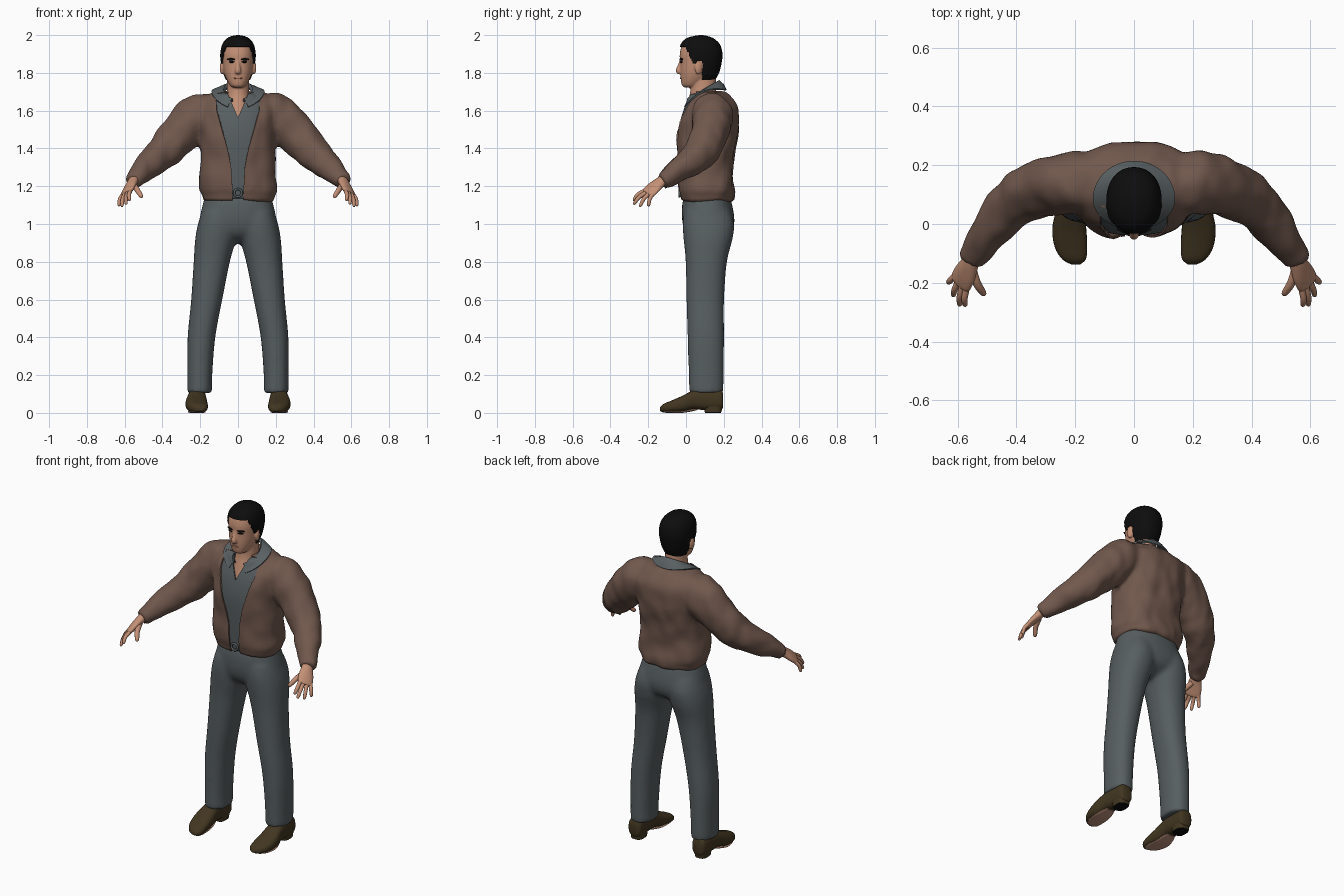
import bpy, bmesh, math
from mathutils import Vector, noise

cube = bpy.data.objects.get("Cube")
if cube:
    bpy.data.objects.remove(cube)


def material(name, r, g, b):
    m = bpy.data.materials.new(name)
    m.use_nodes = True
    m.diffuse_color = (r, g, b, 1)
    bsdf = m.node_tree.nodes["Principled BSDF"]
    bsdf.inputs["Base Color"].default_value = (r, g, b, 1)
    bsdf.inputs["Roughness"].default_value = 0.8
    return m


JACKET = material("brown_jacket", .165, .098, .074)
SHIRT = material("grey_shirt", .10, .118, .124)
TROUSERS = material("grey_trousers", .095, .113, .119)
SKIN = material("skin", .55, .28, .18)
LIPS = material("lips", .38, .17, .11)
HAIR = material("black_hair", .004, .004, .004)
SHOE = material("brown_leather", .055, .037, .015)
SOLE = material("tan_sole", .5, .28, .2)


def activate(ob):
    bpy.ops.object.select_all(action='DESELECT')
    ob.select_set(True)
    bpy.context.view_layer.objects.active = ob


def shade(ob):
    activate(ob)
    bpy.ops.object.shade_smooth_by_angle(angle=math.radians(45))
    return ob


def finish(bm, name, mat):
    bmesh.ops.recalc_face_normals(bm, faces=bm.faces)
    me = bpy.data.meshes.new(name)
    bm.to_mesh(me)
    bm.free()
    ob = bpy.data.objects.new(name, me)
    bpy.context.collection.objects.link(ob)
    me.materials.append(mat)
    return shade(ob)


def modify(ob, kind, **settings):
    mod = ob.modifiers.new(kind.lower(), kind)
    for key, value in settings.items():
        setattr(mod, key, value)
    activate(ob)
    bpy.ops.object.modifier_apply(modifier=mod.name)
    return ob


def mirror(ob):
    return modify(ob, 'MIRROR', use_mirror_merge=False)


def join(name, obs):
    activate(obs[0])
    for ob in obs:
        ob.select_set(True)
    bpy.ops.object.join()
    obs[0].name = name
    return obs[0]


def blend(ob, rounds, voxel=.012):
    """Fuse overlapping pieces into one soft surface."""
    modify(ob, 'REMESH', mode='VOXEL', voxel_size=voxel)
    modify(ob, 'SMOOTH', factor=.5, iterations=rounds)
    return shade(ob)


def smooth_rows(rows, steps=4):
    """Catmull-Rom interpolation between rows of numbers."""
    out = []
    for i in range(len(rows) - 1):
        quad = zip(rows[max(i - 1, 0)], rows[i], rows[i + 1], rows[min(i + 2, len(rows) - 1)])
        quad = list(quad)
        for s in range(steps):
            t = s / steps
            out.append([b + .5 * t * (c - a + t * (2*a - 5*b + 4*c - d + t * (3*(b - c) + d - a)))
                        for a, b, c, d in quad])
    return out + [list(rows[-1])]


def loft(name, rings, mat, power=2.0, sides=32):
    """Skin a run of rounded sections, each a centre and two half axes."""
    bm = bmesh.new()
    loops = []
    for c, u, v in rings:
        loop = []
        for k in range(sides):
            a = math.tau * k / sides
            x, y = [math.copysign(abs(f) ** (2 / power), f) for f in (math.cos(a), math.sin(a))]
            loop.append(bm.verts.new(c + u * x + v * y))
        loops.append(loop)
    for p, q in zip(loops, loops[1:]):
        for k in range(sides):
            n = (k + 1) % sides
            bm.faces.new((p[k], p[n], q[n], q[k]))
    bm.faces.new(loops[0])
    bm.faces.new(loops[-1])
    return finish(bm, name, mat)


def upright(name, rows, mat, power=2.0, sides=32):
    """Rows: z, left x, right x, front y, back y."""
    rings = [(Vector(((l + r) / 2, (f + b) / 2, z)), Vector(((r - l) / 2, 0, 0)),
              Vector((0, (b - f) / 2, 0))) for z, l, r, f, b in smooth_rows(rows)]
    return loft(name, rings, mat, power, sides)


def centred(rows):
    return [(z, -w, w, f, b) for z, w, f, b in rows]


def lengthwise(name, rows, mat, power=2.6):
    """Rows: y, centre x, half width, bottom z, top z."""
    rings = [(Vector((x, y, (lo + hi) / 2)), Vector((w, 0, 0)), Vector((0, 0, (hi - lo) / 2)))
             for y, x, w, lo, hi in smooth_rows(rows)]
    return loft(name, rings, mat, power, 24)


def tube(name, rows, mat, ref, sides=24):
    """Rows: x, y, z, half width along ref, half width across."""
    rows = smooth_rows(rows)
    pts = [Vector(r[:3]) for r in rows]
    rings = []
    for i, (p, r) in enumerate(zip(pts, rows)):
        t = (pts[min(i + 1, len(pts) - 1)] - pts[max(i - 1, 0)]).normalized()
        u = (Vector(ref) - t * t.dot(Vector(ref))).normalized()
        rings.append((p, u * r[3], t.cross(u) * r[4]))
    return loft(name, rings, mat, 2, sides)


def ellipsoid(name, loc, size, mat, turn=0):
    bpy.ops.mesh.primitive_uv_sphere_add(segments=20, ring_count=12, radius=1, location=loc)
    ob = bpy.context.object
    ob.name, ob.scale, ob.rotation_euler.z = name, size, turn
    bpy.ops.object.transform_apply()
    ob.data.materials.append(mat)
    return shade(ob)


def trim(ob, unwanted, edge=None):
    """Remove faces by a rule on their centre, tidy the cut, and give the cloth thickness."""
    bm = bmesh.new()
    bm.from_mesh(ob.data)
    faces = [f for f in bm.faces if unwanted(f.calc_center_median())]
    bmesh.ops.delete(bm, geom=faces, context='FACES')
    if edge:
        for v in bm.verts:
            w = edge(v.co.z)
            if v.is_boundary and abs(abs(v.co.x) - w) < .013:
                v.co.x = math.copysign(w, v.co.x)
    bm.to_mesh(ob.data)
    bm.free()
    return shade(modify(ob, 'SOLIDIFY', thickness=.008))


def open_front(ob, outline):
    """Open the front along a symmetric outline of z, half width points."""
    def width(z):
        for (z0, w0), (z1, w1) in zip(outline, outline[1:]):
            if z0 <= z <= z1:
                return w0 + (w1 - w0) * (z - z0) / (z1 - z0)
        return 0
    return trim(ob, lambda p: p.y < .06 and abs(p.x) < width(p.z), width)


# Jacket: body and sleeves blended together, then opened at the front
body = upright("jacket_body", centred([
    (1.12, .188, -.03, .25), (1.15, .192, -.033, .255), (1.18, .206, -.04, .258),
    (1.25, .203, -.042, .25), (1.35, .195, -.046, .255), (1.45, .2, -.05, .272),
    (1.55, .212, -.038, .284), (1.62, .215, -.012, .272), (1.675, .18, .025, .235),
    (1.7, .13, .035, .205)]), JACKET, 2.5, 48)
sleeves = mirror(tube("sleeves", [
    (.10, .13, 1.58, .09, .09), (.16, .135, 1.585, .11, .105), (.22, .14, 1.558, .12, .106),
    (.30, .125, 1.485, .109, .1), (.385, .087, 1.39, .094, .09), (.455, .02, 1.325, .078, .076),
    (.508, -.05, 1.277, .062, .06), (.546, -.11, 1.237, .049, .048), (.556, -.128, 1.226, .044, .044)],
    JACKET, (1, 0, 1), 32))
jacket = blend(join("jacket", [body, sleeves]), 5)
for v in jacket.data.vertices:      # cloth folds
    p = v.co
    v.co += v.normal * .010 * noise.noise(Vector((p.x * 15, p.y * 10, p.z * 10)))
open_front(jacket, [(1, .03), (1.2, .03), (1.3, .036), (1.4, .056), (1.5, .086),
                    (1.6, .113), (1.8, .122)])

# Shirt with an open neck
shirt = blend(upright("shirt", centred([
    (1.13, .17, -.02, .2), (1.3, .175, -.033, .2), (1.45, .18, -.039, .22), (1.55, .18, -.028, .23),
    (1.62, .165, -.008, .22), (1.69, .11, .018, .19)]), SHIRT, 2.5, 48), 2)
open_front(shirt, [(1.565, 0), (1.72, .068)])

# Folded shirt collar, low at the front and high at the back
bm = bmesh.new()
strips = []
for k in range(41):
    a = .4 + (math.tau - .8) * k / 40
    s, c = math.sin(a), math.cos(a)
    flat = .8 if c > 0 else 1       # the front lies closer to the chest
    strips.append([bm.verts.new(p) for p in (
        (.066 * s, .09 - .078 * c, 1.698 - .05 * c),
        (.076 * s, .088 - .088 * c, 1.712 - .05 * c),
        (.108 * s, .087 - .113 * flat * c, 1.69 - .05 * c + .02 * s * s),
        (.14 * s, .085 - .13 * flat * c, 1.66 - .05 * c + .042 * s * s))])
for p, q in zip(strips, strips[1:]):
    for k in range(3):
        bm.faces.new((p[k], q[k], q[k + 1], p[k + 1]))
collar = finish(bm, "collar", SHIRT)
shade(modify(collar, 'SOLIDIFY', thickness=.008))

# Belt buckle
bpy.ops.mesh.primitive_torus_add(location=(0, -.034, 1.165), rotation=(math.pi / 2, 0, 0),
                                 major_radius=.02, minor_radius=.006)
buckle = bpy.context.object
buckle.name = "belt_buckle"
buckle.data.materials.append(SHIRT)
shade(buckle)

# Trousers: hips and legs blended together
hips = upright("hips", centred([
    (1.15, .175, -.01, .23), (1.10, .188, -.021, .245), (1.02, .203, -.021, .257),
    (.96, .18, -.005, .245), (.925, .11, .025, .21), (.9, .05, .07, .16)]), TROUSERS, 2.3)
legs = mirror(upright("legs", [
    (1.07, .01, .19, -.01, .235), (1.0, .004, .212, -.018, .255), (.92, .01, .227, -.013, .247),
    (.8, .043, .235, -.002, .217), (.6, .083, .248, .002, .202), (.4, .12, .267, .008, .202),
    (.2, .136, .268, .014, .2), (.105, .136, .268, .016, .198)], TROUSERS, 2.2))
blend(join("trousers", [hips, legs]), 10)

# Shoes with thin soles and heels
mirror(lengthwise("shoes", [
    (.197, .213, .028, .03, .10), (.18, .214, .042, .015, .125), (.10, .216, .046, .015, .13),
    (.04, .218, .05, .018, .12), (-.02, .22, .058, .004, .09), (-.08, .214, .055, .003, .064),
    (-.12, .204, .04, .004, .047), (-.138, .198, .014, .01, .028)], SHOE))
mirror(lengthwise("soles", [
    (.06, .217, .026, .015, .022), (.03, .218, .038, .008, .02), (-.02, .22, .046, 0, .01),
    (-.08, .214, .043, 0, .01), (-.112, .205, .03, .001, .01), (-.125, .2, .014, .003, .01)],
    SOLE, 3))
mirror(upright("heels", [(.004, .178, .25, .098, .188), (.05, .174, .255, .093, .195)], SHOE, 3))
mirror(upright("heel_tips", [(0, .18, .248, .1, .186), (.005, .18, .248, .1, .186)], HAIR, 3))

# Hands: palm, thumb and four fingers
across = Vector((.6, .75, -.25)).normalized()
knuckles = Vector((.59, -.2, 1.165))
parts = [tube("palm", [
    (.545, -.1, 1.245, .029, .025), (.558, -.135, 1.222, .033, .024), (.575, -.17, 1.193, .043, .02),
    (.59, -.2, 1.165, .043, .015), (.594, -.208, 1.158, .032, .009)], SKIN, across)]
digits = [((.575, -.28, 1.125), -.032), ((.594, -.279, 1.105), -.011),
          ((.616, -.246, 1.092), .01), ((.633, -.2, 1.095), .031)]
digits = [(knuckles + across * off, Vector(tip), .0112) for tip, off in digits]
digits.append((Vector((.55, -.155, 1.205)), Vector((.509, -.243, 1.143)), .015))
for base, tip, r in digits:
    mid = base.lerp(tip, .5) + Vector((.004, -.004, .006))
    parts.append(tube("finger", [(*base, r, r), (*mid, r * .95, r * .95),
                                 (*base.lerp(tip, .9), r * .75, r * .75),
                                 (*tip, r * .25, r * .25)], SKIN, across, 14))
mirror(join("hands", parts))

# Neck, head, nose and ears in one surface
neck = upright("neck", centred([
    (1.5, .09, -.018, .17), (1.57, .085, -.01, .17), (1.64, .07, .008, .165),
    (1.7, .06, .022, .16), (1.8, .058, .025, .16)]), SKIN)
skull = upright("skull", centred([
    (1.722, .02, -.005, .04), (1.732, .04, -.02, .07), (1.76, .058, -.027, .11),
    (1.8, .074, -.03, .15), (1.85, .082, -.031, .17), (1.9, .085, -.033, .18),
    (1.95, .075, -.02, .167), (1.98, .048, .01, .135), (1.992, .01, .06, .09)]), SKIN, 2.2, 48)
nose = tube("nose", [(0, -.024, 1.88, .008, .006), (0, -.031, 1.845, .01, .01),
                     (0, -.038, 1.812, .016, .016), (0, -.033, 1.796, .012, .011)], SKIN, (1, 0, 0))
ears = mirror(ellipsoid("ears", (.084, .066, 1.828), (.012, .021, .036), SKIN, .25))
blend(join("head", [skull, neck, nose, ears]), 2, .005)

# Face details
ellipsoid("lips", (0, -.0275, 1.772), (.023, .0045, .005), LIPS)
mirror(ellipsoid("eyes", (.034, -.0245, 1.858), (.016, .0048, .005), HAIR, .33))
mirror(ellipsoid("eyebrows", (.037, -.0245, 1.872), (.024, .0055, .006), HAIR, .36))


# Hair: a cap trimmed along the hairline
def below_hairline(p):
    if p.y < .035:
        return p.z < min(1.934, 1.934 - 2.2 * p.y)
    if p.y < .055:
        return p.z < 1.845
    return p.z < (1.862 if p.y < .088 else 1.768)


trim(upright("hair", centred([
    (1.755, .062, -.02, .15), (1.8, .08, -.036, .175), (1.85, .09, -.038, .188),
    (1.9, .094, -.039, .193), (1.95, .084, -.029, .18), (1.982, .06, .0, .147),
    (1.996, .03, .045, .11), (2.0, .004, .075, .085)]), HAIR, 2.2, 96), below_hairline)
